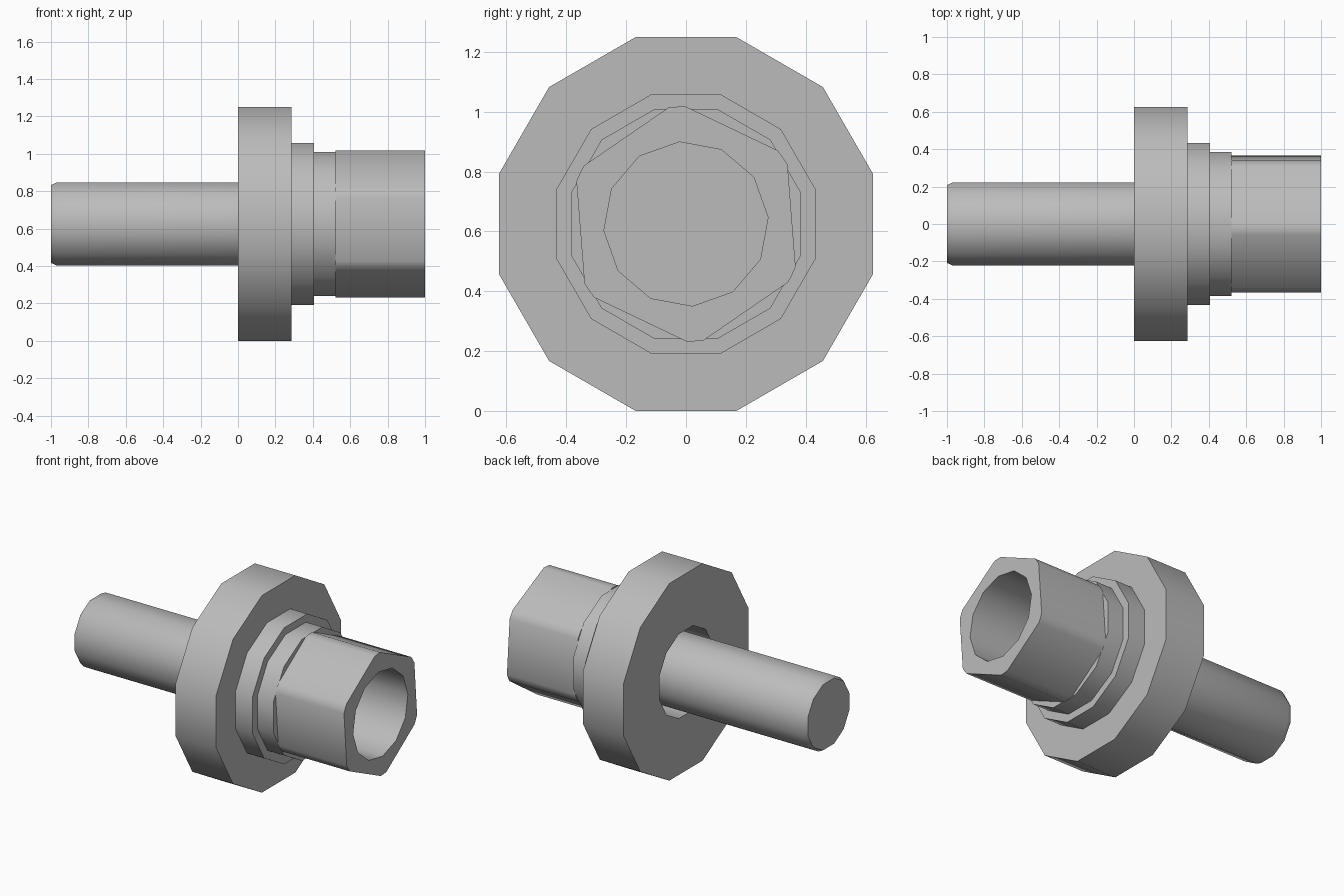
import bpy, bmesh
from math import radians, cos, sin

cube = bpy.data.objects.get("Cube")
if cube:
    bpy.data.objects.remove(cube)

AXIS_Z = 0.625          # height of the shared centre line
FLAT = cos(radians(15))  # ratio of flat distance to corner radius on 12 sides

steel = bpy.data.materials.new("grey steel")
steel.use_nodes = True
steel.diffuse_color = (0.5, 0.5, 0.5, 1)
steel.node_tree.nodes["Principled BSDF"].inputs["Base Color"].default_value = (0.5, 0.5, 0.5, 1)


def ring(bm, x, radius, angles):
    """Closed loop of vertices around the centre line."""
    return [bm.verts.new((x, radius * cos(radians(a)), AXIS_Z + radius * sin(radians(a))))
            for a in angles]


def skin(bm, a, b):
    """Wall of quads between two loops of equal length."""
    n = len(a)
    for i in range(n):
        bm.faces.new((a[i], a[(i + 1) % n], b[(i + 1) % n], b[i]))


def finish(bm, name):
    bmesh.ops.recalc_face_normals(bm, faces=bm.faces)
    mesh = bpy.data.meshes.new(name)
    bm.to_mesh(mesh)
    bm.free()
    mesh.materials.append(steel)
    obj = bpy.data.objects.new(name, mesh)
    bpy.context.collection.objects.link(obj)
    bpy.ops.object.select_all(action='DESELECT')
    obj.select_set(True)
    bpy.context.view_layer.objects.active = obj
    bpy.ops.object.shade_smooth_by_angle(angle=radians(40))
    return obj


def turned(name, profile):
    """Twelve-sided turned part from (x, flat distance) pairs, capped at both ends."""
    bm = bmesh.new()
    angles = [15 + 30 * i for i in range(12)]
    loops = [ring(bm, x, r / FLAT, angles) for x, r in profile]
    for a, b in zip(loops, loops[1:]):
        skin(bm, a, b)
    bm.faces.new(loops[0])
    bm.faces.new(loops[-1])
    return finish(bm, name)


# Flange and stepped collar, with a clearance recess at the back
turned("stepped_flange", [(0.26, 0.268), (0, 0.268), (0, 0.625), (0.285, 0.625),
                          (0.285, 0.433), (0.405, 0.433), (0.405, 0.385), (0.52, 0.385)])

# Shaft with a chamfered tip, seated in the recess
turned("shaft", [(-1, 0.208), (-0.97, 0.222), (0.26, 0.222)])

# Hexagonal socket with rounded corners and a blind bore
bm = bmesh.new()
TURN = 4.5
hex_angles = [TURN + 30 + 60 * i + d for i in range(6) for d in (-4.2, 0, 4.2)]
bore_angles = [TURN + 30 * i for i in range(12)]
back = ring(bm, 0.52, 0.393, hex_angles)
front = ring(bm, 1.0, 0.393, hex_angles)
bore_mouth = ring(bm, 1.0, 0.275, bore_angles)
bore_floor = ring(bm, 0.63, 0.275, bore_angles)
skin(bm, back, front)
skin(bm, bore_mouth, bore_floor)
bm.faces.new(back)
bm.faces.new(bore_floor)
rim = [e for e in bm.edges if len(e.link_faces) == 1]
bmesh.ops.triangle_fill(bm, use_beauty=True, edges=rim)
finish(bm, "hex_socket")
